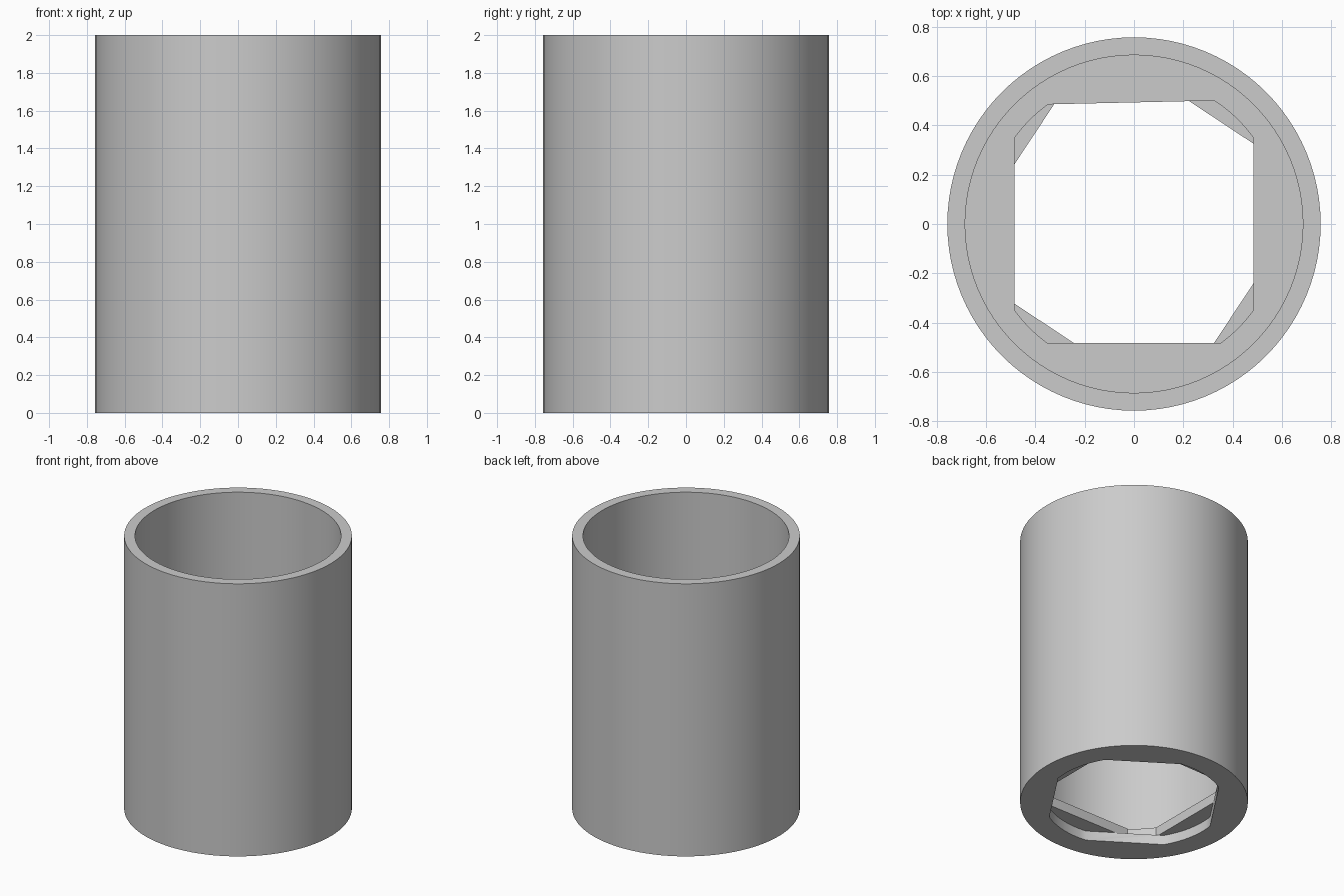
import bpy, bmesh, math

cube = bpy.data.objects.get("Cube")
if cube:
    bpy.data.objects.remove(cube, do_unlink=True)

OUTER, INNER, HOLE = 0.757, 0.685, 0.597
HEIGHT, LOWER, FLOOR = 2.0, 0.07, 0.14
SEGMENTS = 96

grey = bpy.data.materials.new("light grey")
grey.use_nodes = True
colour = (0.6, 0.6, 0.6, 1)
grey.diffuse_color = colour
grey.node_tree.nodes["Principled BSDF"].inputs["Base Color"].default_value = colour


def make_object(name, bm):
    bmesh.ops.recalc_face_normals(bm, faces=bm.faces)
    mesh = bpy.data.meshes.new(name)
    bm.to_mesh(mesh)
    bm.free()
    obj = bpy.data.objects.new(name, mesh)
    bpy.context.collection.objects.link(obj)
    mesh.materials.append(grey)
    return obj


def lathe_cup(name):
    """Closed cup with a solid floor, spun from its half profile."""
    bm = bmesh.new()
    profile = [(OUTER, 0), (OUTER, HEIGHT), (INNER, HEIGHT), (INNER, FLOOR)]
    rings = [[bm.verts.new((r * math.cos(2 * math.pi * i / SEGMENTS),
                            r * math.sin(2 * math.pi * i / SEGMENTS), z))
              for i in range(SEGMENTS)] for r, z in profile]
    for a, b in zip(rings, rings[1:]):
        for i in range(SEGMENTS):
            j = (i + 1) % SEGMENTS
            bm.faces.new((a[i], a[j], b[j], b[i]))
    bm.faces.new(rings[0])
    bm.faces.new(rings[-1])
    return make_object(name, bm)


def clipped_circle(sides, steps=8):
    """Circle with flats; each side is (normal angle in degrees, distance)."""
    spans = []
    for angle, dist in sides:
        half = math.acos(dist / HOLE)
        spans.append((math.radians(angle) - half, math.radians(angle) + half))
    points = []
    for k, (_, end) in enumerate(spans):
        start = spans[(k + 1) % len(spans)][0]
        if start < end:
            start += 2 * math.pi
        for s in range(steps + 1):
            a = end + (start - end) * s / steps
            points.append((HOLE * math.cos(a), HOLE * math.sin(a)))
    return points


def prism(name, points, z0, z1):
    bm = bmesh.new()
    face = bm.faces.new([bm.verts.new((x, y, z0)) for x, y in points])
    extruded = bmesh.ops.extrude_face_region(bm, geom=[face])["geom"]
    verts = [v for v in extruded if isinstance(v, bmesh.types.BMVert)]
    bmesh.ops.translate(bm, verts=verts, vec=(0, 0, z1 - z0))
    return make_object(name, bm)


# Cup body, then a two-layer keyed opening through the floor
cup = lathe_cup("cup_body")
lower_sides = [(56.5, 0.539), (146.5, 0.538), (236.5, 0.537), (326.5, 0.537)]
upper_sides = [(0, 0.485), (91.3, 0.493), (180, 0.485), (270, 0.483)]
cutters = [prism("lower_opening_cutter", clipped_circle(lower_sides), -0.1, LOWER),
           prism("upper_opening_cutter", clipped_circle(upper_sides), LOWER, 0.3)]
for cutter in cutters:
    cutter.hide_render = True
    mod = cup.modifiers.new(cutter.name, 'BOOLEAN')
    mod.operation = 'DIFFERENCE'
    mod.solver = 'EXACT'
    mod.object = cutter

# Bake the cuts and remove the cutters
bpy.ops.object.select_all(action='DESELECT')
bpy.context.view_layer.objects.active = cup
cup.select_set(True)
for cutter in cutters:
    bpy.ops.object.modifier_apply(modifier=cutter.name)
    bpy.data.objects.remove(cutter, do_unlink=True)

bpy.ops.object.shade_smooth_by_angle(angle=math.radians(30))
